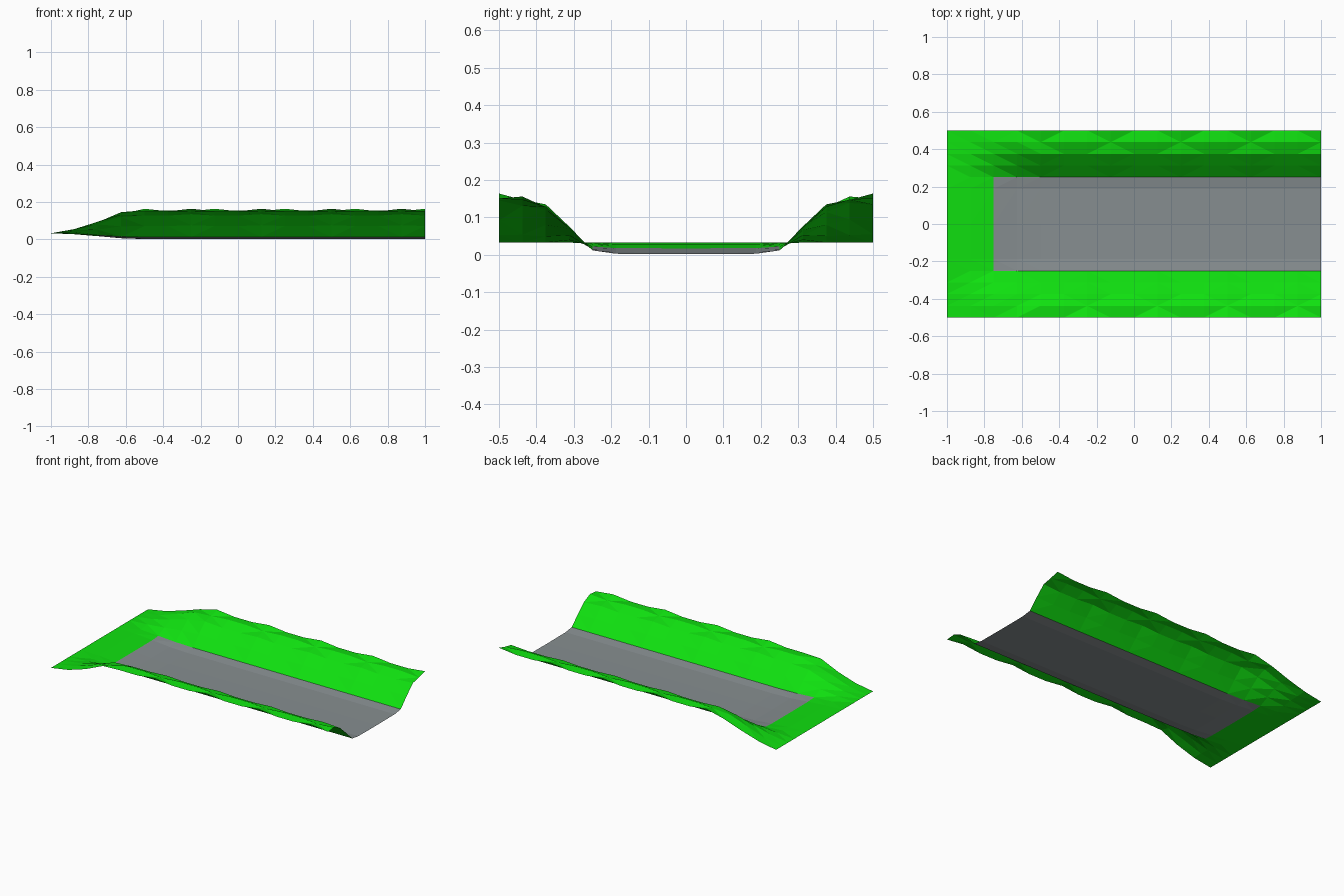
import bpy, bmesh, math

if "Cube" in bpy.data.objects:
    bpy.data.objects.remove(bpy.data.objects["Cube"])

# Cross-section heights by distance from the centre line
HALF = [(0.0, 0.002), (0.1875, 0.003), (0.25, 0.012), (0.3125, 0.073),
        (0.375, 0.130), (0.4375, 0.153), (0.5, 0.155)]
YS = [-y for y, z in reversed(HALF[1:])] + [y for y, z in HALF]
HEIGHT = dict(HALF)
XS = [-1 + i * 0.125 for i in range(17)]
RISE = [0, 0.17, 0.5, 0.86]      # banks fade in from the flat end
END_Z = 0.033


def height(i, y):
    x = XS[i]
    z = HEIGHT[abs(y)]
    # Gentle bumps along the bank crests
    peak = 1.0 if y > 0 else 0.875
    wave = math.cos(2 * math.pi * (x - peak) / 0.375)
    amp = {0.5: 0.009, 0.4375: -0.006, 0.375: 0.005, 0.3125: 0.003}.get(abs(y), 0)
    z += amp * wave
    r = RISE[i] if i < len(RISE) else 1
    return r * z + (1 - r) * END_Z


def make_part(name, keep, colour):
    bm = bmesh.new()
    grid = [[bm.verts.new((x, y, height(i, y))) for y in YS] for i, x in enumerate(XS)]
    for i in range(len(XS) - 1):
        for j in range(len(YS) - 1):
            cx, cy = (XS[i] + XS[i + 1]) / 2, (YS[j] + YS[j + 1]) / 2
            if keep(cx, cy):
                bm.faces.new((grid[i][j], grid[i + 1][j], grid[i + 1][j + 1], grid[i][j + 1]))
    bmesh.ops.delete(bm, geom=[v for v in bm.verts if not v.link_faces], context='VERTS')
    bmesh.ops.triangulate(bm, faces=bm.faces[:])
    me = bpy.data.meshes.new(name)
    bm.to_mesh(me)
    bm.free()
    mat = bpy.data.materials.new(name)
    mat.diffuse_color = colour
    mat.use_nodes = True
    mat.node_tree.nodes["Principled BSDF"].inputs["Base Color"].default_value = mat.diffuse_color
    me.materials.append(mat)
    bpy.context.collection.objects.link(bpy.data.objects.new(name, me))


def in_road(x, y):
    return x > -0.75 and abs(y) < 0.25


# Grey channel floor and green banks share one height field
make_part("road_bed", in_road, (0.24, 0.27, 0.28, 1))
make_part("grass_banks", lambda x, y: not in_road(x, y), (0.005, 0.75, 0.005, 1))
